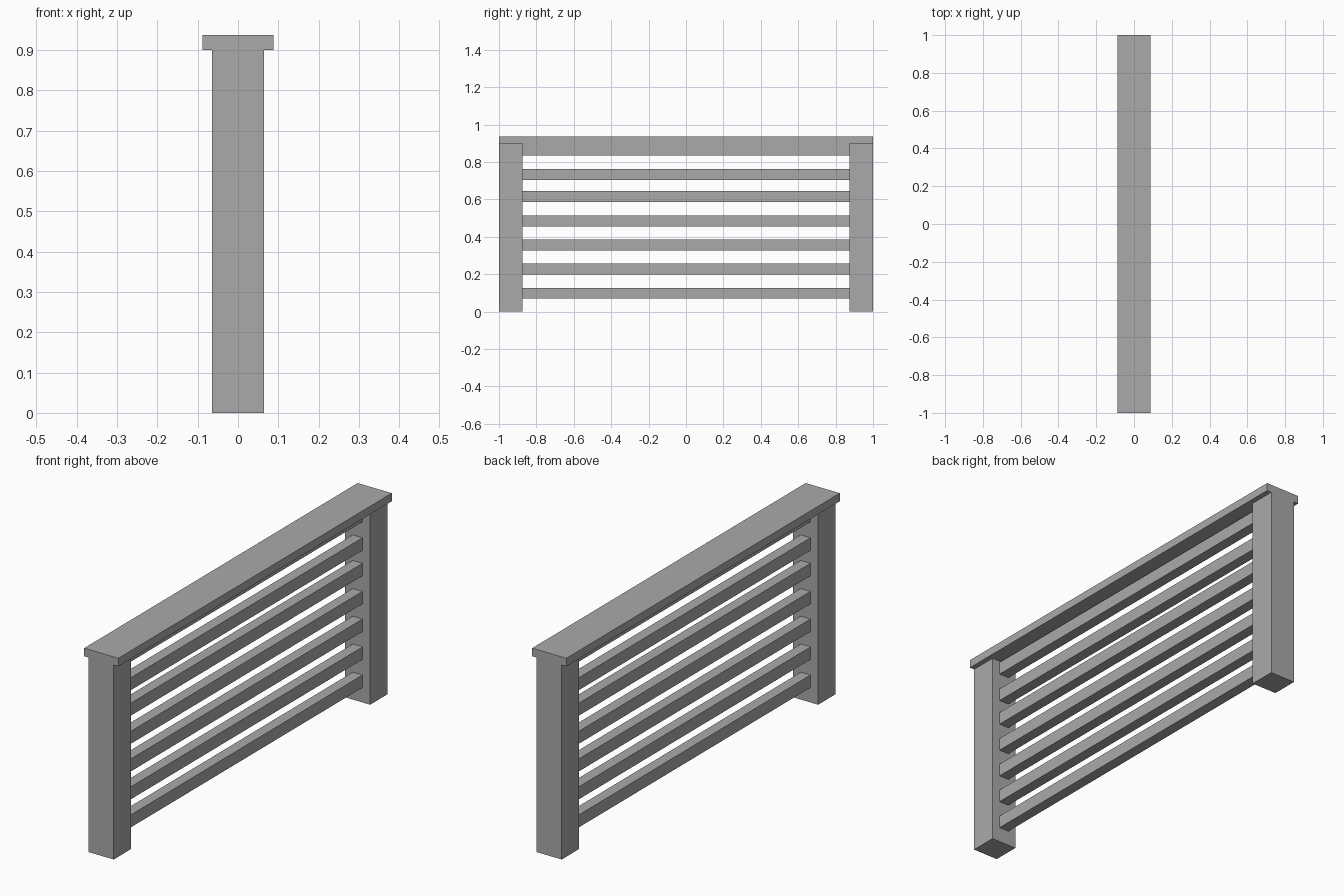
import bpy

if "Cube" in bpy.data.objects:
    bpy.data.objects.remove(bpy.data.objects["Cube"])

grey = bpy.data.materials.new("plain grey")
grey.diffuse_color = (0.40, 0.40, 0.40, 1)
grey.use_nodes = True
grey.node_tree.nodes["Principled BSDF"].inputs["Base Color"].default_value = grey.diffuse_color


def box(name, x, y, z):
    """Axis-aligned box from (min, max) ranges."""
    lo, hi = zip(x, y, z)
    bpy.ops.mesh.primitive_cube_add(size=1, location=[(a + b) / 2 for a, b in zip(lo, hi)])
    ob = bpy.context.object
    ob.name = name
    ob.scale = [b - a for a, b in zip(lo, hi)]
    bpy.ops.object.transform_apply(location=False, rotation=False, scale=True)
    ob.data.materials.append(grey)
    return ob


# End posts
box("front_post", (-0.064, 0.064), (-1, -0.875), (0, 0.9))
box("back_post", (-0.064, 0.064), (0.875, 1), (0, 0.9))

# Flat cap rail
box("top_rail", (-0.0875, 0.0875), (-1, 1), (0.9, 0.9375))

# Horizontal slats between the posts
for i, z in enumerate((0.098, 0.228, 0.357, 0.485, 0.615, 0.733, 0.865)):
    box(f"slat_{i + 1}", (-0.025, 0.025), (-0.875, 0.875), (z - 0.029, z + 0.029))
